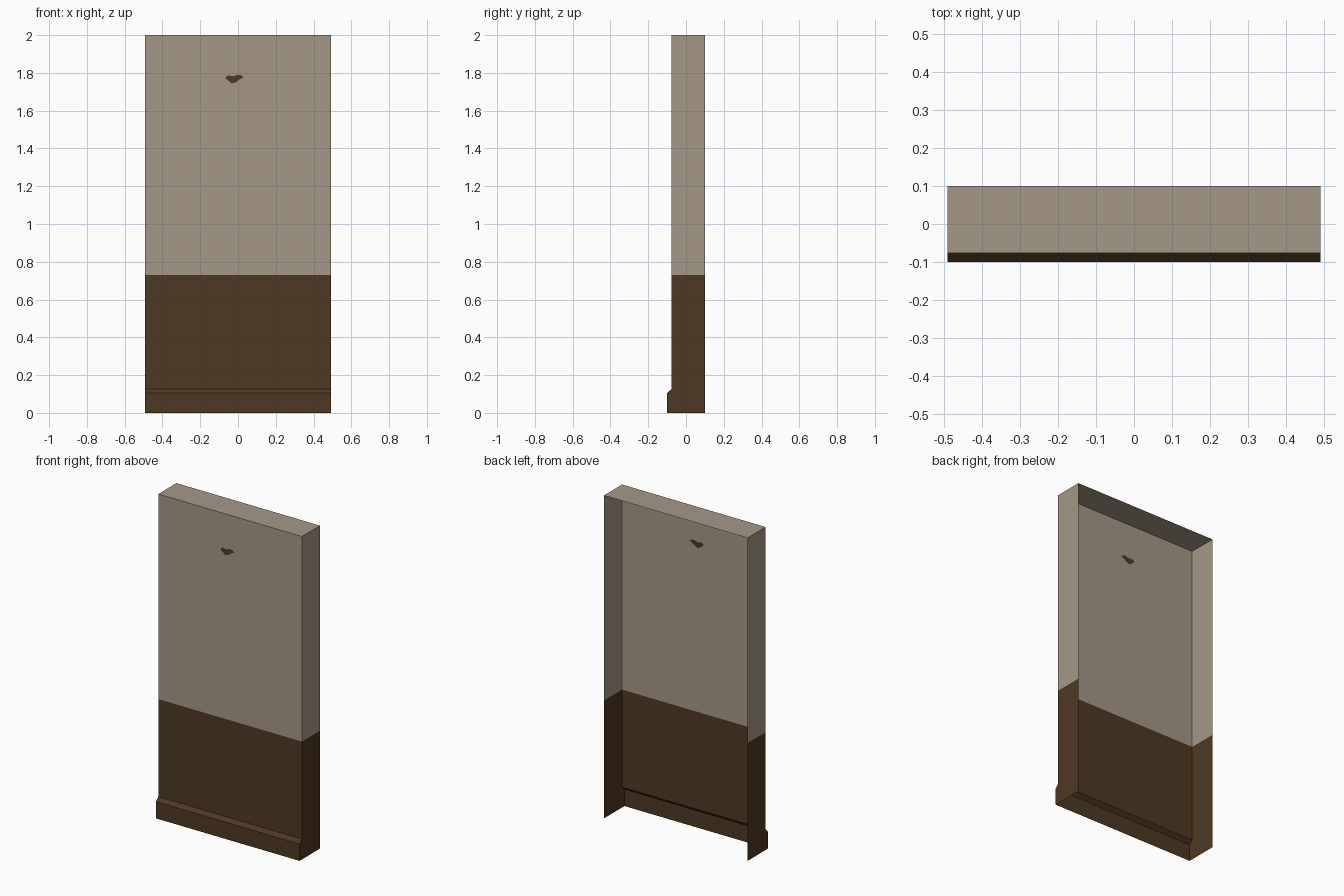
import bpy

if "Cube" in bpy.data.objects:
    bpy.data.objects.remove(bpy.data.objects["Cube"])

W = 0.492            # half width
FY, BY = -0.077, 0.1  # front face and open back
SPLIT = 0.73         # height where the two paints meet


def mat(name, srgb):
    m = bpy.data.materials.new(name)
    lin = [((c / 255 + 0.055) / 1.055) ** 2.4 for c in srgb]
    m.diffuse_color = (*lin, 1)
    m.use_nodes = True
    m.node_tree.nodes["Principled BSDF"].inputs["Base Color"].default_value = m.diffuse_color
    return m


beige = mat("beige_plaster", (165, 152, 135))
brown = mat("dark_brown_paint", (78, 57, 34))


def build(name, polys):
    """Make an object from polygons; each one is (points, material index)."""
    verts, faces, idx = [], [], []
    index = {}
    for pts, mi in polys:
        face = []
        for p in pts:
            key = tuple(round(c, 5) for c in p)
            if key not in index:
                index[key] = len(verts)
                verts.append(key)
            face.append(index[key])
        faces.append(face)
        idx.append(mi)
    me = bpy.data.meshes.new(name)
    me.from_pydata(verts, [], faces)
    me.materials.append(beige)
    me.materials.append(brown)
    for p, mi in zip(me.polygons, idx):
        p.material_index = mi
    ob = bpy.data.objects.new(name, me)
    bpy.context.collection.objects.link(ob)
    return ob


def strip(a, b, mi):
    """Full-width face between two (y, z) profile points."""
    return ([(-W, *a), (W, *a), (W, *b), (-W, *b)], mi)


# Baseboard: hollow lip with a sloped top
build("baseboard", [strip((-0.1, 0), (-0.1, 0.104), 1),
                    strip((-0.1, 0.104), (FY, 0.126), 1)])

# Front wall: lower paint, upper plaster, and a small chip cut into the upper face
lower = [(-0.068, 1.773), (-0.05, 1.758), (-0.033, 1.745), (-0.012, 1.75),
         (0.008, 1.766), (0.03, 1.776)]
upper = [(-0.068, 1.773), (-0.055, 1.786), (-0.02, 1.782), (-0.008, 1.79),
         (0.015, 1.788), (0.03, 1.776)]
on_wall = lambda pts: [(x, FY, z) for x, z in pts]
zl, zr = lower[0][1], lower[-1][1]
build("front_wall", [
    strip((FY, 0.126), (FY, SPLIT), 1),
    (on_wall([(-W, SPLIT), (W, SPLIT), (W, zr)] + lower[::-1] + [(-W, zl)]), 0),
    (on_wall([(-W, zl)] + upper + [(W, zr), (W, 2), (-W, 2)]), 0),
    (on_wall(lower + upper[-2:0:-1]), 1)])

# Top cap
build("top_cap", [strip((FY, 2), (BY, 2), 0)])

# Side walls, including the ends of the baseboard
for s, name in ((1, "right_side"), (-1, "left_side")):
    low = [(BY, 0), (BY, SPLIT), (FY, SPLIT), (FY, 0.126), (-0.1, 0.104), (-0.1, 0)]
    high = [(BY, SPLIT), (BY, 2), (FY, 2), (FY, SPLIT)]
    build(name, [([(s * W, y, z) for y, z in pts[::s]], mi)
                 for pts, mi in ((low, 1), (high, 0))])
